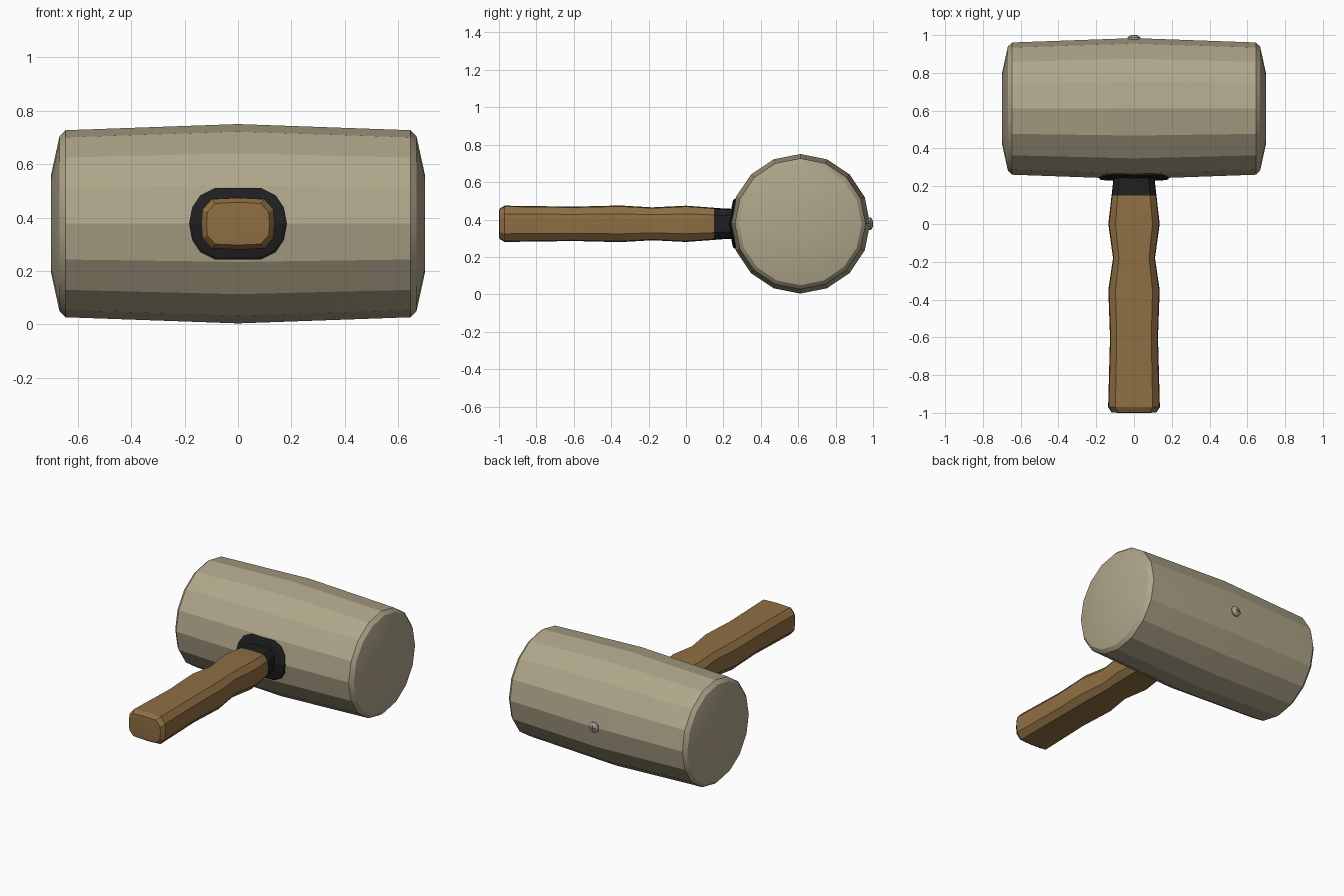
import bpy, bmesh, math

if "Cube" in bpy.data.objects:
    bpy.data.objects.remove(bpy.data.objects["Cube"])

CY, CZ, R = 0.611, 0.377, 0.373      # head axis and belly radius


def material(name, rgb):
    m = bpy.data.materials.new(name)
    m.diffuse_color = (*rgb, 1)
    m.use_nodes = True
    m.node_tree.nodes["Principled BSDF"].inputs["Base Color"].default_value = m.diffuse_color
    return m


HEAD = material("pale_beige", (0.43, 0.38, 0.255))
WOOD = material("brown_wood", (0.275, 0.157, 0.056))
BLACK = material("black_rubber", (0.014, 0.014, 0.014))
SCREW = material("dull_metal", (0.38, 0.35, 0.27))
SLOT = material("dark_slot", (0.10, 0.095, 0.075))


def loft(name, rings, mat, angle=20):
    """Skin a list of equal-length rings and cap both ends."""
    bm = bmesh.new()
    loops = [[bm.verts.new(p) for p in ring] for ring in rings]
    n = len(loops[0])
    for a, b in zip(loops, loops[1:]):
        for i in range(n):
            j = (i + 1) % n
            bm.faces.new((a[i], a[j], b[j], b[i]))
    bm.faces.new(loops[0][::-1])
    bm.faces.new(loops[-1])
    bmesh.ops.recalc_face_normals(bm, faces=bm.faces)
    me = bpy.data.meshes.new(name)
    bm.to_mesh(me)
    bm.free()
    ob = bpy.data.objects.new(name, me)
    bpy.context.collection.objects.link(ob)
    me.materials.append(mat)
    bpy.ops.object.select_all(action='DESELECT')
    ob.select_set(True)
    bpy.context.view_layer.objects.active = ob
    bpy.ops.object.shade_smooth_by_angle(angle=math.radians(angle))
    return ob


def mirror4(quad):
    """Full outline from a quadrant running (1,0) .. (0,1)."""
    q2 = [(-x, z) for x, z in quad[::-1]]
    full = quad + q2 + [(-x, -z) for x, z in quad] + [(x, -z) for x, z in quad[::-1]]
    out = []
    for p in full:
        if not any(math.dist(p, q) < 1e-6 for q in out):
            out.append(p)
    return out


# Barrel-shaped 16-sided head along x
half = [(0.0, R), (0.645, 0.35), (0.668, 0.328), (0.70, 0.181)]
profile = [(-x, r) for x, r in half[:0:-1]] + half
loft("mallet_head", [[(x, CY + r * math.cos(i * math.pi / 8), CZ + r * math.sin(i * math.pi / 8))
                      for i in range(16)] for x, r in profile], HEAD)

# Wavy handle with a rounded butt: y, half width, half height
OVAL = mirror4([(1, 0), (0.97, 0.55), (0.72, 0.95), (0, 1)])


def section(y, w, h):
    return [(w * x, y, CZ + h * z) for x, z in OVAL]


grip = [(-1.0, 0.08, 0.058), (-0.998, 0.118, 0.08), (-0.97, 0.137, 0.097),
        (-0.60, 0.127, 0.092), (-0.35, 0.136, 0.098), (-0.18, 0.111, 0.088),
        (0.0, 0.136, 0.097), (0.15, 0.119, 0.086)]
loft("handle", [section(*g) for g in grip], WOOD, 24)

# Black collar tapering into the head
loft("collar", [section(*g) for g in [(0.148, 0.119, 0.086), (0.20, 0.113, 0.082),
                                      (0.30, 0.105, 0.078)]], BLACK)

# Black flange that follows the curve of the head
RIM = mirror4([(1, 0), (0.94, 0.45), (0.77, 0.8), (0.48, 1), (0, 1)])


def flange_ring(s, lift):
    ring = []
    for x, z in RIM:
        px, pz = 0.183 * s * x, 0.133 * s * z
        surface = CY - R + abs(pz) * 0.199 + abs(px) * 0.036
        ring.append((px, surface - lift, CZ + pz))
    return ring


loft("flange", [flange_ring(0.55, 0.012), flange_ring(0.93, 0.012), flange_ring(1, 0.007),
                flange_ring(1, -0.02)], BLACK)

# Cross-head screw on the back
BY = CY + R
loft("screw", [[(r * math.cos(i * math.pi / 6), y, CZ + r * math.sin(i * math.pi / 6))
                for i in range(12)]
               for y, r in [(BY - 0.015, 0.034), (BY + 0.003, 0.034),
                            (BY + 0.011, 0.025), (BY + 0.0155, 0.012)]], SCREW, 35)
for k, (w, h) in enumerate([(0.016, 0.004), (0.004, 0.016)]):
    loft("screw_slot_%d" % (k + 1),
         [[(sx * w, y, CZ + sz * h) for sx, sz in [(-1, -1), (1, -1), (1, 1), (-1, 1)]]
          for y in (BY + 0.0125, BY + 0.016)], SLOT)
